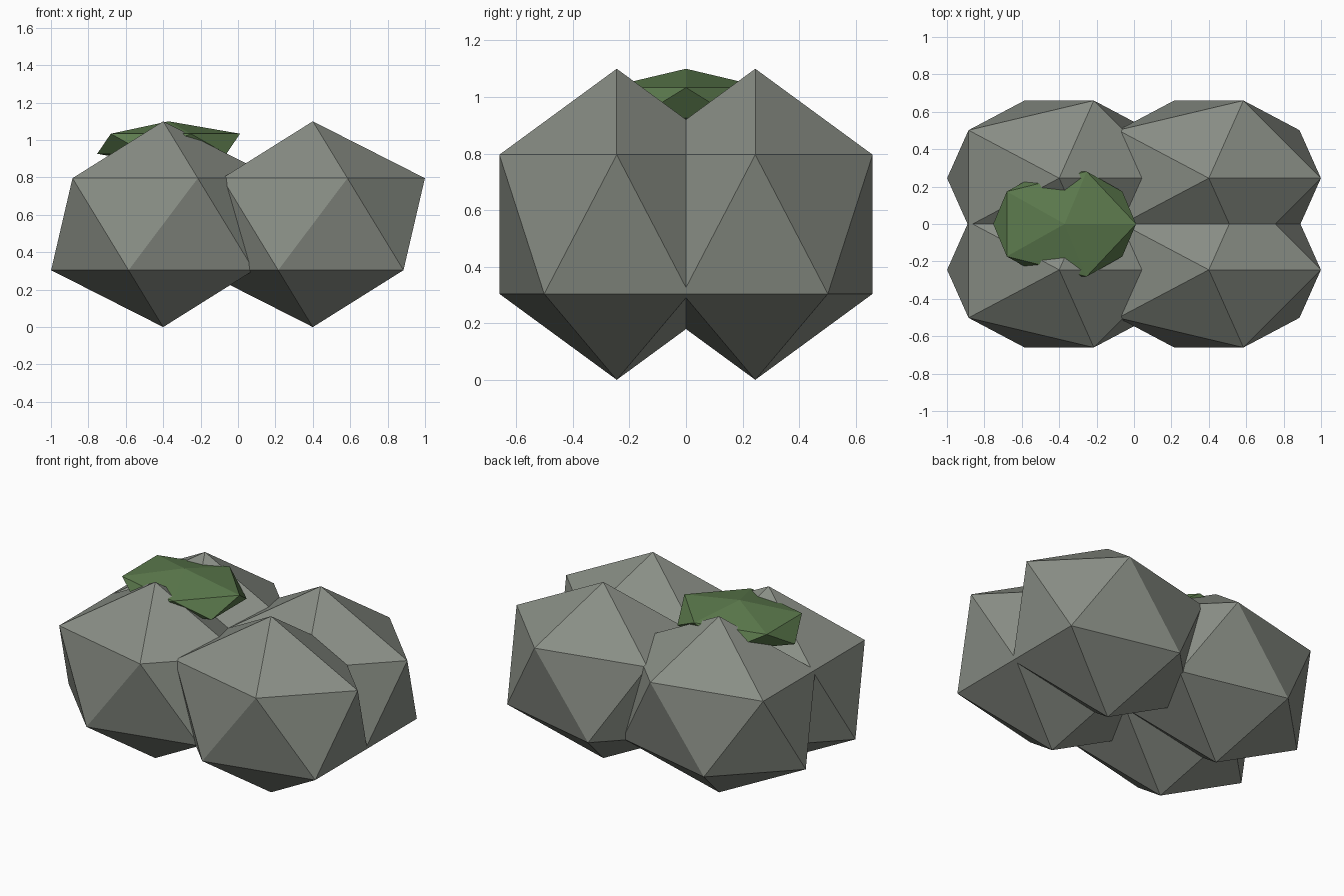
import bpy

cube = bpy.data.objects.get("Cube")
if cube:
    bpy.data.objects.remove(cube, do_unlink=True)


def make_material(name, colour):
    mat = bpy.data.materials.new(name)
    mat.use_nodes = True
    mat.diffuse_color = (*colour, 1)
    bsdf = next(n for n in mat.node_tree.nodes if n.type == "BSDF_PRINCIPLED")
    bsdf.inputs["Base Color"].default_value = (*colour, 1)
    bsdf.inputs["Roughness"].default_value = 0.9
    return mat


def faceted_lump(name, centre, radii, mat):
    """Flat-shaded twenty-sided lump, stretched along each axis."""
    bpy.ops.mesh.primitive_ico_sphere_add(subdivisions=1, radius=1, location=centre)
    obj = bpy.context.object
    obj.name = name
    obj.scale = radii
    bpy.ops.object.transform_apply(location=False, rotation=False, scale=True)
    obj.data.materials.append(mat)
    return obj


stone = make_material("grey stone", (0.25, 0.27, 0.235))
moss = make_material("green moss", (0.107, 0.195, 0.074))

# Four overlapping boulders
for side, x in (("right", -0.4), ("left", 0.4)):
    for end, y in (("front", -0.245), ("back", 0.245)):
        faceted_lump(f"boulder_{end}_{side}", (x, y, 0.55), (0.67, 0.488, 0.55), stone)

# Flat moss patch resting in the hollow between the right boulders
faceted_lump("moss_patch", (-0.371, 0, 0.98), (0.427, 0.33, 0.12), moss)
